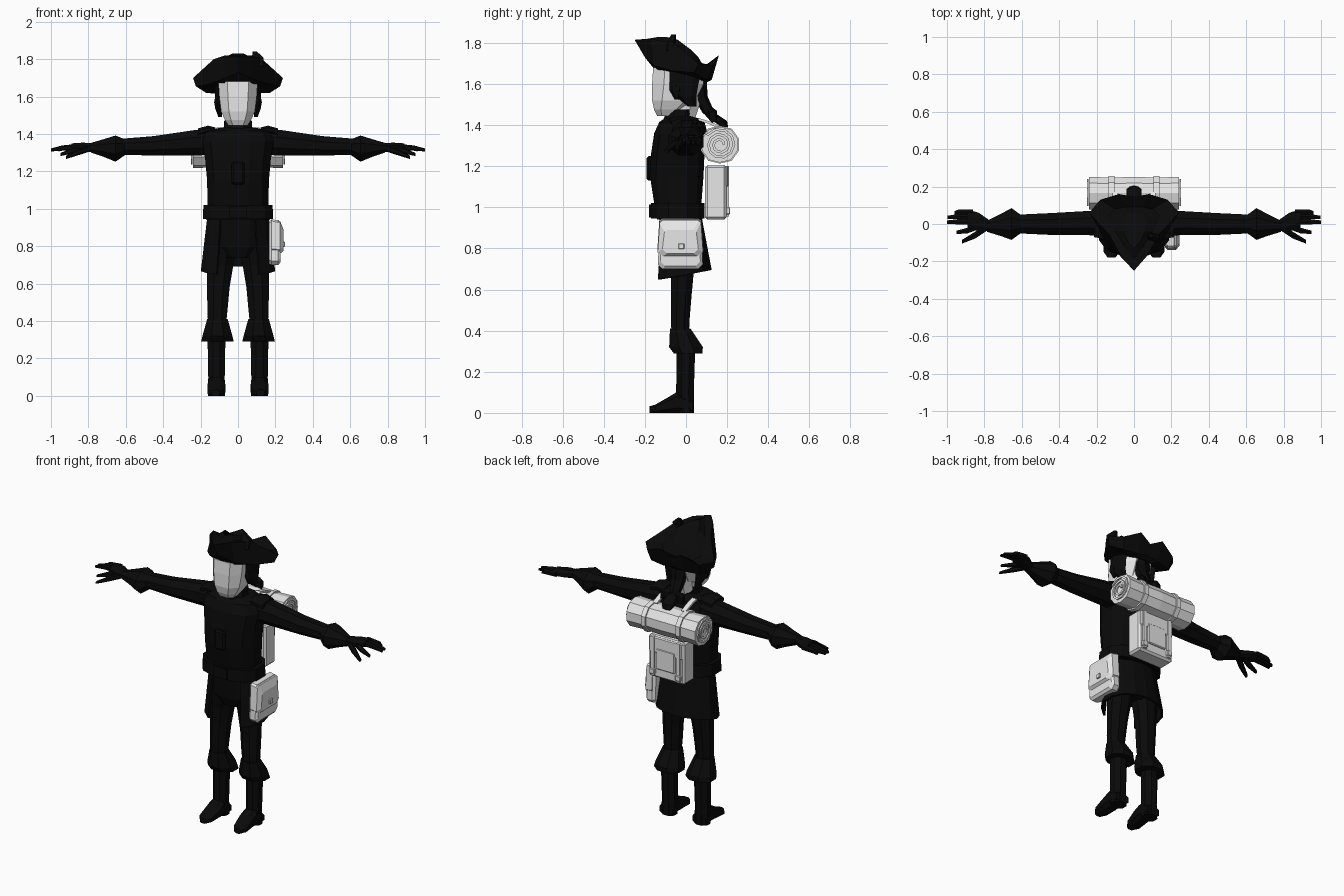
import bpy, bmesh, math
from mathutils import Vector


def material(name, v):
    m = bpy.data.materials.new(name)
    m.diffuse_color = (v, v, v, 1)
    return m


BLACK = material("cloth black", 0.003)
GREY = material("light grey", 0.8)


def finish(name, bm, mat):
    bmesh.ops.recalc_face_normals(bm, faces=bm.faces)
    me = bpy.data.meshes.new(name)
    bm.to_mesh(me)
    bm.free()
    me.materials.append(mat)
    ob = bpy.data.objects.new(name, me)
    bpy.context.collection.objects.link(ob)
    return ob


def skin(name, rings, mat, closed=True, caps=True):
    """Bridge a list of point rings into one surface."""
    bm = bmesh.new()
    vs = [[bm.verts.new(p) for p in r] for r in rings]
    n = len(rings[0])
    for a, b in zip(vs, vs[1:]):
        for i in range(n if closed else n - 1):
            j = (i + 1) % n
            bm.faces.new((a[i], a[j], b[j], b[i]))
    if closed and caps:
        bm.faces.new(vs[0])
        bm.faces.new(vs[-1])
    return finish(name, bm, mat)


def loft(name, axis, secs, mat=BLACK, n=8, p=1.0, side=1):
    """Sections are (position, centre u, centre v, radius u, radius v)."""
    rings = []
    for t, cu, cv, ru, rv in secs:
        ring = []
        for i in range(n):
            a = 2 * math.pi * (i + 0.5) / n
            c, s = math.cos(a), math.sin(a)
            k = math.cos(math.pi / n)
            u = cu + ru * math.copysign(min(1, abs(c) / k) ** p, c)
            v = cv + rv * math.copysign(min(1, abs(s) / k) ** p, s)
            q = {"z": (u, v, t), "x": (t, u, v), "y": (u, t, v)}[axis]
            ring.append((q[0] * side, q[1], q[2]))
        rings.append(ring)
    return skin(name, rings, mat)


def box(name, lo, hi, mat=BLACK, bevel=0.0):
    bm = bmesh.new()
    bmesh.ops.create_cube(bm, size=1)
    for v in bm.verts:
        v.co = Vector([(lo[i] + hi[i]) / 2 + v.co[i] * (hi[i] - lo[i]) for i in range(3)])
    if bevel:
        bmesh.ops.bevel(bm, geom=bm.edges[:], offset=bevel, segments=1, affect='EDGES')
    return finish(name, bm, mat)


# Head, neck and face
loft("head", "z", [(1.445, 0, -.09, .05, .05), (1.475, 0, -.085, .07, .07),
                   (1.52, 0, -.06, .09, .105), (1.60, 0, -.04, .10, .125),
                   (1.68, 0, -.035, .105, .125)], GREY, p=.7)
loft("neck", "z", [(1.42, 0, -.02, .055, .06), (1.54, 0, 0, .06, .08)], GREY)

# Hair at the sides, ponytail and its bow
for s in (1, -1):
    loft("side_hair", "z", [(1.49, .095, .03, .01, .02), (1.54, .105, .0, .018, .05),
                            (1.60, .108, -.01, .016, .07), (1.68, .108, 0, .014, .08)], n=6, side=s)
    loft("side_curl", "z", [(1.525, .11, -.045, .008, .01), (1.57, .112, -.05, .016, .03),
                            (1.61, .11, -.05, .01, .03)], n=6, side=s)
    loft("hair_bow", "x", [(0, .11, 1.455, .015, .015), (.05, .13, 1.45, .02, .035),
                           (.075, .13, 1.44, .015, .03)], n=6, side=s)
loft("ponytail", "z", [(1.39, 0, .19, .025, .015), (1.42, 0, .165, .04, .035),
                       (1.46, 0, .11, .028, .03), (1.54, 0, .07, .04, .035),
                       (1.64, 0, .05, .06, .05)], n=6)

# Three-cornered hat: each half ring runs from front to back and is mirrored
hat = [
    [(0, -.16, 1.68), (.07, -.14, 1.67), (.11, -.07, 1.66), (.12, .02, 1.64),
     (.10, .07, 1.62), (.05, .10, 1.61), (0, .105, 1.61)],
    [(0, -.20, 1.73), (.09, -.155, 1.69), (.165, -.07, 1.665), (.225, .04, 1.655),
     (.17, .105, 1.62), (.07, .125, 1.62), (0, .125, 1.63)],
    [(0, -.25, 1.815), (.07, -.17, 1.82), (.13, -.06, 1.80), (.24, .06, 1.70),
     (.18, .13, 1.69), (.08, .16, 1.74), (0, .145, 1.70)],
    [(0, -.19, 1.82), (.05, -.12, 1.81), (.10, -.04, 1.785), (.14, .04, 1.71),
     (.10, .08, 1.68), (.05, .09, 1.68), (0, .09, 1.68)],
    [(0, -.13, 1.83), (.03, -.10, 1.83), (.06, -.04, 1.815), (.07, .02, 1.77),
     (.05, .05, 1.74), (.03, .06, 1.73), (0, .06, 1.73)],
]
skin("hat", [h + [(-x, y, z) for x, y, z in h[-2:0:-1]] for h in hat], BLACK)
loft("hat_cockade", "z", [(1.76, .11, -.08, .025, .02), (1.81, .105, -.07, .03, .02),
                          (1.84, .09, -.06, .012, .012)], n=6)

# Coat body, collar and belt
loft("coat_body", "z", [(.94, 0, -.03, .17, .11), (1.02, 0, -.04, .163, .115),
                        (1.15, 0, -.045, .165, .13), (1.26, 0, -.04, .175, .13),
                        (1.36, 0, -.025, .19, .13), (1.415, 0, -.02, .17, .11),
                        (1.435, 0, -.02, .09, .08)], n=12, p=.8)
loft("collar", "z", [(1.40, 0, -.03, .09, .09), (1.44, 0, -.035, .075, .07),
                     (1.475, 0, -.025, .07, .07)])
loft("belt", "z", [(.945, 0, -.04, .188, .13), (1.02, 0, -.04, .185, .13)], n=12, p=.8)
box("belt_buckle", (-.045, -.18, .95), (.045, -.15, 1.015))
box("chest_plate", (-.035, -.192, 1.13), (.035, -.15, 1.25), bevel=.01)

# Coat skirt, open at the front
top, hem = [], []
for i in range(13):
    a = math.radians(35 + 290 * i / 12)
    x, y, b = math.sin(a), -math.cos(a), (1 - math.cos(a)) / 2
    top.append((.165 * x, -.03 + .105 * y, .96))
    hem.append((.20 * x, -.01 + (.155 if y < 0 else .135) * y, .645 + .05 * b))
skirt = skin("coat_skirt", [top, hem], BLACK, closed=False)
thick = skirt.modifiers.new("thickness", 'SOLIDIFY')
thick.thickness = .012
loft("hips", "z", [(.74, 0, -.03, .08, .06), (.80, 0, -.03, .15, .085),
                   (.96, 0, -.03, .155, .10)])

for s in (1, -1):
    # Shoulder pads and lapels
    loft("shoulder_pad", "x", [(.12, -.01, 1.415, .06, .02), (.16, -.01, 1.425, .07, .02),
                               (.215, -.01, 1.41, .06, .02)], side=s)
    # Arms and flared gauntlets
    loft("arm", "x", [(.13, 0, 1.36, .07, .07), (.24, .005, 1.352, .065, .068),
                      (.45, 0, 1.337, .058, .052), (.62, 0, 1.332, .05, .043)], side=s)
    loft("gauntlet", "x", [(.60, 0, 1.33, .045, .04), (.655, 0, 1.322, .085, .07),
                           (.71, -.005, 1.325, .06, .05), (.785, -.012, 1.327, .03, .026)], side=s)
    # Hands
    loft("palm", "x", [(.77, -.01, 1.327, .028, .024), (.83, .01, 1.33, .05, .024),
                       (.89, .03, 1.33, .048, .02)], side=s)
    for cy, ty, end in ((.063, .06, .96), (.04, .035, .998), (.012, .01, 1.0)):
        loft("finger", "x", [(.86, cy, 1.33, .015, .017), (.94, cy, 1.325, .014, .014),
                             (end, ty, 1.315, .009, .008)], n=6, side=s)
    loft("index_finger", "x", [(.83, -.01, 1.325, .018, .018), (.89, -.035, 1.31, .015, .015),
                               (.95, -.045, 1.29, .009, .008)], n=6, side=s)
    loft("thumb", "x", [(.79, -.02, 1.325, .018, .018), (.85, -.06, 1.305, .018, .017),
                        (.92, -.095, 1.275, .01, .009)], n=6, side=s)
    # Legs
    loft("leg", "z", [(.38, .112, -.028, .048, .042), (.46, .11, -.028, .054, .046),
                      (.58, .105, -.022, .06, .05), (.70, .095, -.018, .07, .057),
                      (.82, .085, -.025, .083, .075)], side=s)
    # Boot tops, shafts and feet
    loft("boot_top", "z", [(.29, .11, .01, .087, .07), (.32, .11, 0, .08, .082),
                           (.41, .11, -.028, .055, .05)], side=s)
    loft("boot_shaft", "z", [(0, .115, 0, .045, .04), (.10, .115, -.005, .044, .043),
                             (.32, .115, 0, .048, .045)], side=s)
    loft("boot_foot", "y", [(.035, .115, .03, .044, .03), (-.04, .115, .052, .046, .052),
                            (-.08, .115, .04, .047, .04), (-.15, .12, .02, .042, .02),
                            (-.178, .12, .016, .022, .016)], p=.7, side=s)

# Bedroll with strap bands and coiled ends
loft("bedroll", "x", [(-.24, .165, 1.305, .087, .087), (-.12, .165, 1.305, .083, .083),
                      (0, .165, 1.305, .087, .087), (.12, .165, 1.305, .083, .083),
                      (.24, .165, 1.305, .087, .087)], GREY, n=10)
for s in (1, -1):
    loft("bedroll_strap", "x", [(.105, .165, 1.305, .092, .092),
                                (.135, .165, 1.305, .092, .092)], GREY, n=10, side=s)
    inner, outer = [], []
    for i in range(25):
        a, r = i * math.pi / 5, .012 + .06 * i / 24
        for ring, k in ((inner, r), (outer, r + .013)):
            ring.append((s * .246, .165 + k * math.cos(a), 1.305 + k * math.sin(a)))
    coil = skin("bedroll_coil", [inner, outer], GREY, closed=False)
    m = coil.modifiers.new("thickness", 'SOLIDIFY')
    m.thickness = .008
    m.offset = 0
    # Short pack straps running over the shoulders
    skin("pack_strap", [[(s * x, y + d, z + d) for x, d in ((.085, 0), (.115, 0), (.115, .01), (.085, .01))]
                        for y, z in ((.05, 1.425), (.10, 1.41), (.16, 1.385))], GREY)

# Backpack with flap, pocket and buckled straps
box("backpack", (-.125, .092, .94), (.125, .198, 1.205), GREY, .012)
box("backpack_flap", (-.118, .19, 1.10), (.118, .205, 1.20), GREY, .006)
box("backpack_pocket", (-.065, .19, 1.0), (.065, .208, 1.13), GREY, .005)
for s in (1, -1):
    box("backpack_strap", (s * .09 - .012, .19, .955), (s * .09 + .012, .21, 1.20), GREY)
    box("backpack_buckle", (s * .09 - .018, .19, .965), (s * .09 + .018, .215, 1.0), GREY, .004)

# Hip satchel: outlines in y and z, with the flap bulging outward
def satchel(name, layers):
    rings = []
    for x, y0, y1, z0, z1 in layers:
        c = .022
        rings.append([(x, y0 + c, z0), (x, y1 - c, z0), (x, y1, z0 + c), (x, y1 - .01, z1 - .01),
                      (x, y1 - c, z1), (x, y0 + c, z1), (x, y0 + .01, z1 - .01), (x, y0, z0 + c)])
    return skin(name, rings, GREY)


satchel("satchel", [(.165, -.125, .07, .705, .935), (.18, -.137, .082, .70, .94),
                    (.215, -.137, .082, .70, .94), (.228, -.125, .07, .715, .92)])
satchel("satchel_flap", [(.18, -.14, .085, .765, .945), (.225, -.138, .083, .76, .935),
                         (.243, -.115, .06, .775, .89)])
box("satchel_clasp", (.235, -.037, .797), (.252, -.008, .825), GREY, .003)
